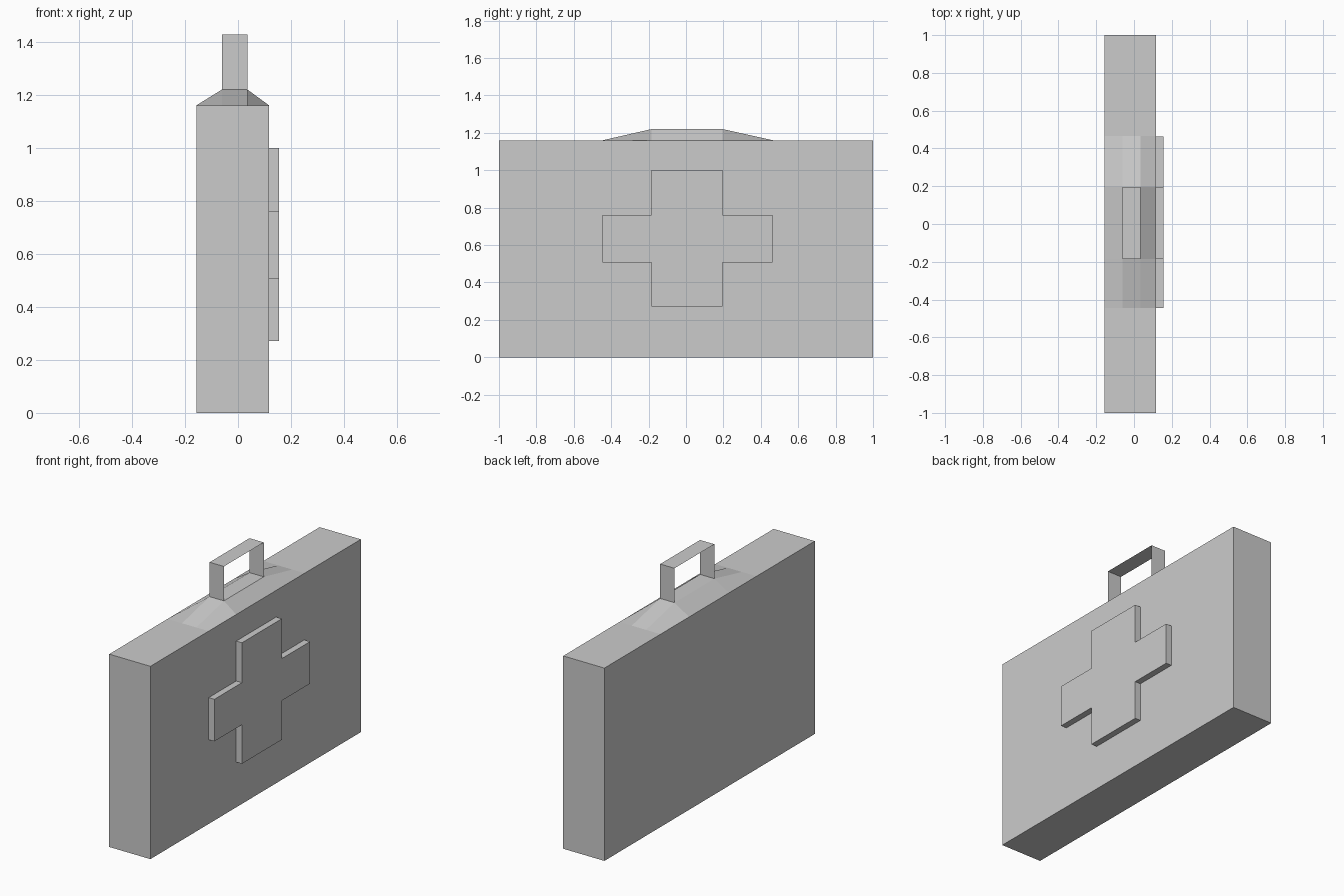
import bpy, bmesh

if "Cube" in bpy.data.objects:
    bpy.data.objects.remove(bpy.data.objects["Cube"])

X0, X1 = -0.157, 0.117            # case back and front faces
HX0, HX1 = -0.06, 0.035           # handle width
YS = [-1, -0.446, -0.184, 0.195, 0.466, 1]
XS = [X0, HX0, HX1, X1]
TOP, RISE, GRIP = 1.16, 1.22, 1.427


def finish(bm, name):
    mesh = bpy.data.meshes.new(name)
    bm.to_mesh(mesh)
    bm.free()
    obj = bpy.data.objects.new(name, mesh)
    bpy.context.collection.objects.link(obj)
    return obj


# Case: gridded lid with a raised centre, walls pulled down to the floor
bm = bmesh.new()
grid = [[bm.verts.new((x, y, RISE if i in (1, 2) and j in (2, 3) else TOP))
         for j, y in enumerate(YS)] for i, x in enumerate(XS)]
for i in range(len(XS) - 1):
    for j in range(len(YS) - 1):
        bm.faces.new((grid[i][j], grid[i + 1][j], grid[i + 1][j + 1], grid[i][j + 1]))
rim = [e for e in bm.edges if e.is_boundary]
walls = bmesh.ops.extrude_edge_only(bm, edges=rim)["geom"]
for v in walls:
    if isinstance(v, bmesh.types.BMVert):
        v.co.z = 0
bmesh.ops.holes_fill(bm, edges=[e for e in bm.edges if e.is_boundary], sides=0)
bmesh.ops.dissolve_limit(bm, angle_limit=0.01, verts=bm.verts[:], edges=bm.edges[:])
bmesh.ops.recalc_face_normals(bm, faces=bm.faces[:])
finish(bm, "case")

# Cross: flat outline on the front panel, extruded outward
ya, yb, yc, yd = YS[1], YS[2], YS[3], 0.463
za, zb, zc, zd = 0.272, 0.507, 0.76, 1.0
outline = [(yb, za), (yc, za), (yc, zb), (yd, zb), (yd, zc), (yc, zc),
           (yc, zd), (yb, zd), (yb, zc), (ya, zc), (ya, zb), (yb, zb)]
bm = bmesh.new()
base = bm.faces.new([bm.verts.new((X1, y, z)) for y, z in outline])
ext = bmesh.ops.extrude_face_region(bm, geom=[base])["geom"]
bmesh.ops.translate(bm, vec=(0.038, 0, 0),
                    verts=[v for v in ext if isinstance(v, bmesh.types.BMVert)])
if base.is_valid:
    bmesh.ops.delete(bm, geom=[base], context='FACES_ONLY')
bmesh.ops.recalc_face_normals(bm, faces=bm.faces[:])
for f in bm.faces:
    f.normal_update()
if any(len(f.verts) == 12 and f.normal.x < 0 for f in bm.faces):
    bmesh.ops.reverse_faces(bm, faces=bm.faces[:])
finish(bm, "cross_emblem")

# Handle: thin strap swept up, across and down
bm = bmesh.new()
path = [(YS[2], RISE), (YS[2], GRIP), (YS[3], GRIP), (YS[3], RISE)]
pairs = [[bm.verts.new((x, y, z)) for x in (HX0, HX1)] for y, z in path]
for a, b in zip(pairs, pairs[1:]):
    bm.faces.new((a[0], a[1], b[1], b[0]))
finish(bm, "handle")
